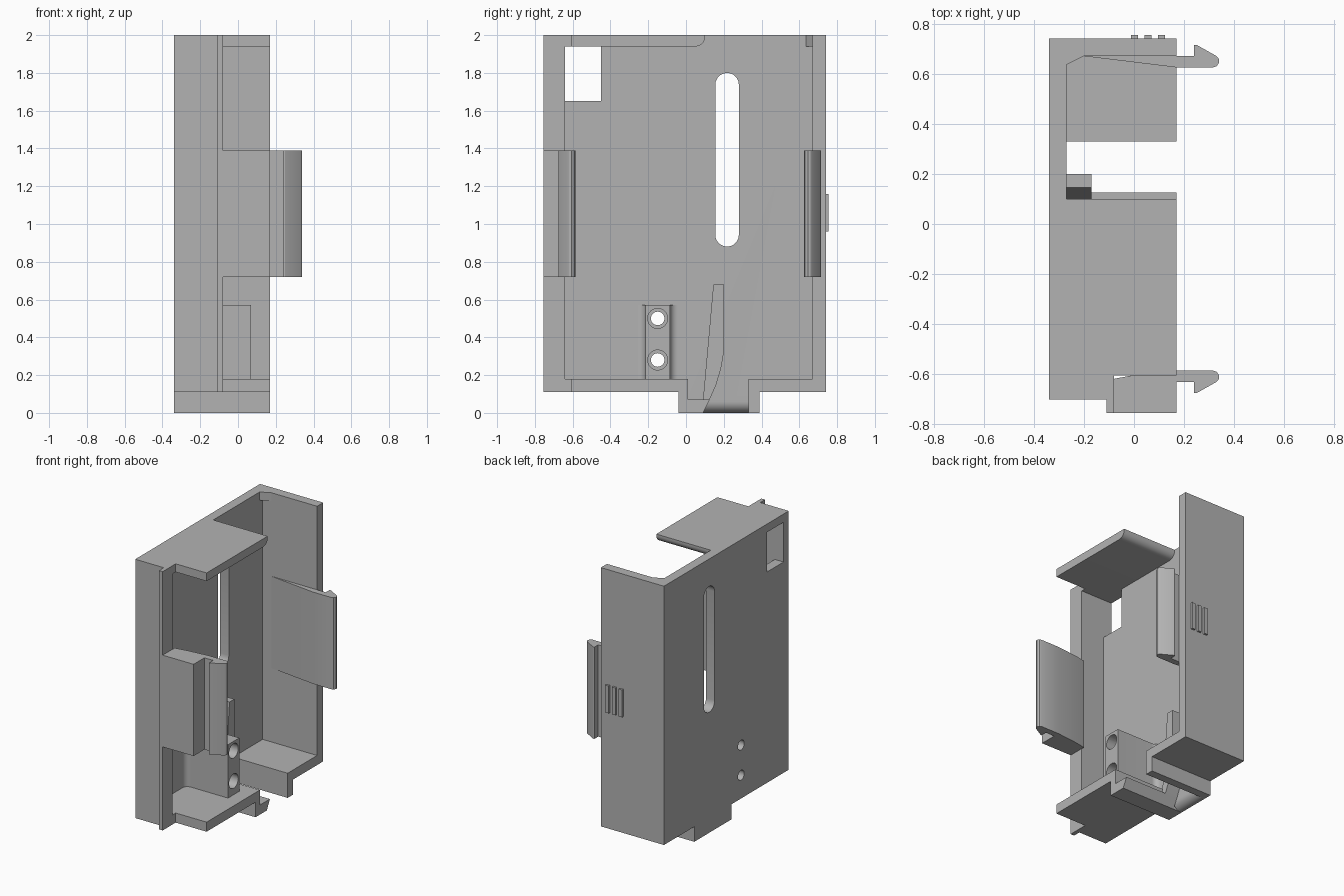
import bpy, bmesh
from math import sin, cos, pi, radians

old = bpy.data.objects.get("Cube")
if old:
    bpy.data.objects.remove(old, do_unlink=True)

grey = bpy.data.materials.new("plain grey")
GREY = (0.45, 0.45, 0.45, 1)
grey.diffuse_color = GREY
grey.use_nodes = True
for node in grey.node_tree.nodes:
    if node.type == 'BSDF_PRINCIPLED':
        node.inputs["Base Color"].default_value = GREY


def prism(name, axis, pts, a, b):
    """Extrude a closed outline along one axis, from a to b."""
    place = {'x': lambda p, h: (h, p[0], p[1]),
             'y': lambda p, h: (p[0], h, p[1]),
             'z': lambda p, h: (p[0], p[1], h)}[axis]
    bm = bmesh.new()
    low = [bm.verts.new(place(p, a)) for p in pts]
    high = [bm.verts.new(place(p, b)) for p in pts]
    bm.faces.new(low)
    bm.faces.new(high)
    n = len(pts)
    for i in range(n):
        j = (i + 1) % n
        bm.faces.new((low[i], low[j], high[j], high[i]))
    bmesh.ops.recalc_face_normals(bm, faces=bm.faces[:])
    mesh = bpy.data.meshes.new(name)
    bm.to_mesh(mesh)
    bm.free()
    mesh.materials.append(grey)
    ob = bpy.data.objects.new(name, mesh)
    bpy.context.collection.objects.link(ob)
    return ob


def box(name, x0, x1, y0, y1, z0, z1):
    return prism(name, 'x', [(y0, z0), (y1, z0), (y1, z1), (y0, z1)], x0, x1)


def arc(cx, cy, r, start, end, n=10):
    return [(cx + r * cos(radians(start + (end - start) * i / n)),
             cy + r * sin(radians(start + (end - start) * i / n))) for i in range(n + 1)]


def cut(ob, cutters):
    """Cut the given solids out of a part."""
    for c in cutters:
        c.hide_render = True
        mod = ob.modifiers.new("cut", 'BOOLEAN')
        mod.operation = 'DIFFERENCE'
        mod.solver = 'EXACT'
        mod.object = c
    bpy.context.view_layer.update()
    mesh = bpy.data.meshes.new_from_object(
        ob.evaluated_get(bpy.context.evaluated_depsgraph_get()))
    ob.modifiers.clear()
    ob.data = mesh


BACK, INNER, EDGE = -0.34, -0.27, 0.17    # x of plate back, plate face, open rim
LOW, FLOOR, CEIL, TOP = 0.11, 0.18, 1.94, 2.0
parts = []

# Main plate with window, slot, screw holes and rounded lower edge
plate = prism("main_plate", 'x',
              [(-.70, LOW), (-.04, LOW), (-.04, 0), (.39, 0), (.39, LOW),
               (.74, LOW), (.74, TOP), (-.70, TOP)], BACK, INNER)
window = box("window_cutter", -.5, -.1, -.64, -.45, 1.65, CEIL)
slot = prism("slot_cutter", 'x',
             arc(.2175, 1.7375, .0625, 0, 180) + arc(.2175, .9425, .0625, 180, 360), -.5, -.1)
edge_round = prism("edge_cutter", 'y',
                   arc(-.33, .06, .06, 0, -90) + [(-.33, -.02), (-.2, -.02), (-.2, .06)], .09, .33)
holes, bores = [], []
for z in (.28, .50):
    holes.append(prism("hole_cutter", 'x', arc(-.15, z, .036, 0, 345, 23), -.5, .2))
    bores.append(prism("bore_cutter", 'x', arc(-.15, z, .053, 0, 345, 23), -.18, .2))
cut(plate, [window, slot, edge_round] + holes)

# Screw block with filleted foot
R = .04
side = [(INNER - .02, -.215 - R)] + arc(INNER + R, -.215 - R, R, 180, 90) + [(.07, -.215)]
outline = side + [(x, -.30 - y) for x, y in reversed(side)]
block = prism("screw_block", 'z', outline, FLOOR - .02, .57)
cut(block, holes + bores)
parts += [plate, block]
for c in [window, slot, edge_round] + holes + bores:
    bpy.data.objects.remove(c, do_unlink=True)

# Side walls
parts.append(prism("front_wall", 'z',
                   [(BACK, -.70), (-.11, -.70), (-.11, -.755), (-.08, -.755),
                    (-.08, -.64), (BACK, -.64)], LOW, TOP))
parts.append(box("back_wall", BACK, EDGE, .67, .74, LOW, TOP))
parts.append(prism("corner_gusset", 'z',
                   [(INNER, .635), (-.20, .67), (INNER, .67)], CEIL, TOP))

# Top cap with rounded lower edge
parts.append(prism("top_cap", 'x',
                   [(-.605, CEIL)] + arc(.05, CEIL + .05, .05, -90, 0) + [(.10, TOP), (-.605, TOP)],
                   INNER, EDGE))
parts.append(box("top_cap_strip", INNER, -.08, -.64, -.605, CEIL, TOP))

# Floor with the lowered pocket in the middle
parts.append(box("floor_strip", INNER, -.08, -.64, -.605, LOW, FLOOR))
parts.append(prism("front_floor", 'x',
                   [(-.605, LOW), (-.04, LOW), (-.04, 0), (.09, 0), (.125, .07),
                    (.01, .07), (.01, FLOOR), (-.605, FLOOR)], INNER, EDGE))
parts.append(prism("back_floor", 'x',
                   [(.33, 0), (.39, 0), (.39, LOW), (.67, LOW), (.67, FLOOR), (.33, FLOOR)],
                   INNER, EDGE))

# Curved guide fin rising from the pocket
parts.append(prism("guide_fin", 'x',
                   [(.09, .0), (.125, .07), (.16, .15), (.185, .235), (.197, .30), (.20, .35),
                    (.20, .68), (.145, .68), (.09, .07)], INNER, -.17))

# Snap clips: the same hook on both sides
hook = [(.315, .625), (.33, .63), (.34, .645), (.338, .66), (.33, .67),
        (.25, .715), (.24, .715), (.24, .67)]
parts.append(prism("back_clip", 'z', [(-.20, .67), (EDGE, .625)] + hook, .72, 1.39))
front_hook = [(x, .04 - y) for x, y in hook]
parts.append(prism("front_clip", 'z',
                   [(-.08, -.755), (-.08, -.618), (0, -.603), (EDGE, -.585)] + front_hook
                   + [(EDGE, -.63), (EDGE, -.755)], .72, 1.39))

# Grip ribs on the back wall
for i in range(3):
    x = -.012 + i * .054
    parts.append(box("grip_rib_%d" % (i + 1), x, x + .028, .735, .755, .96, 1.16))

# Smooth the rounded surfaces, keep edges crisp
bpy.ops.object.select_all(action='DESELECT')
for ob in parts:
    ob.select_set(True)
bpy.context.view_layer.objects.active = parts[0]
bpy.ops.object.shade_smooth_by_angle(angle=radians(25))
